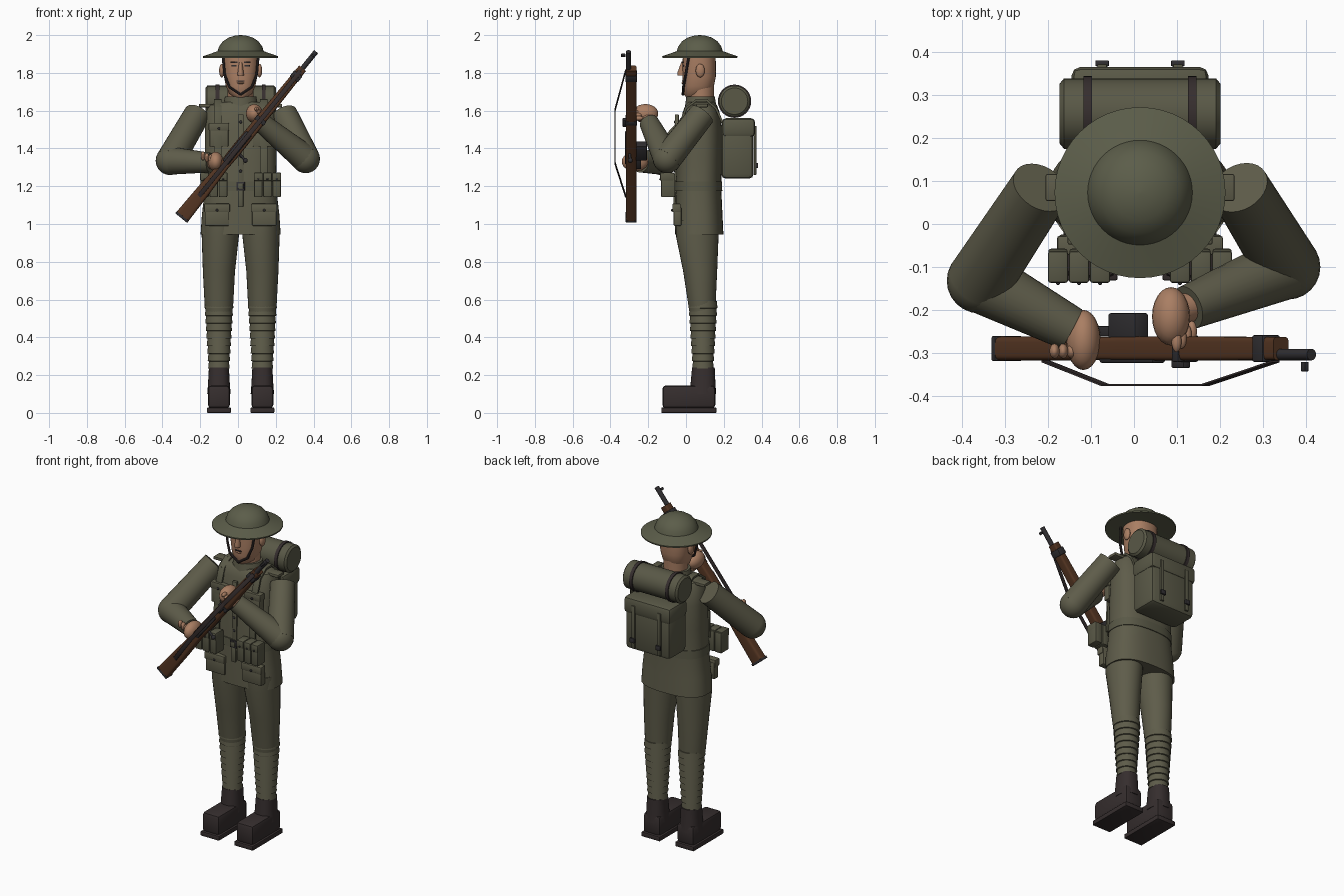
import bpy, bmesh, math
from mathutils import Matrix, Vector

CX = 0.014  # body symmetry plane


def material(name, rgb):
    m = bpy.data.materials.new(name)
    m.diffuse_color = (*rgb, 1)
    return m


KHAKI = material("khaki cloth", (0.112, 0.107, 0.068))
HELM = material("helmet green", (0.106, 0.110, 0.068))
WEB = material("webbing", (0.100, 0.098, 0.062))
SKIN = material("skin", (0.40, 0.21, 0.125))
WOOD = material("walnut wood", (0.090, 0.036, 0.016))
BOOT = material("boot leather", (0.036, 0.027, 0.027))
METAL = material("dark metal", (0.030, 0.028, 0.031))


def finish(name, bm, mat, matrix=None, bevel=0):
    me = bpy.data.meshes.new(name)
    if matrix is not None:
        bm.transform(matrix)
    bmesh.ops.recalc_face_normals(bm, faces=bm.faces)
    bm.to_mesh(me)
    bm.free()
    ob = bpy.data.objects.new(name, me)
    bpy.context.collection.objects.link(ob)
    me.materials.append(mat)
    bpy.context.view_layer.objects.active = ob
    bpy.ops.object.select_all(action='DESELECT')
    ob.select_set(True)
    if bevel:
        b = ob.modifiers.new("bevel", 'BEVEL')
        b.width, b.segments = bevel, 2
        bpy.ops.object.modifier_apply(modifier="bevel")
    bpy.ops.object.shade_smooth_by_angle(angle=math.radians(35))
    return ob


def loft(name, rings, mat, n=32, p=2.0, matrix=None, closed=True):
    """Rings (x, y, z, rx, ry) joined into a skin; p sets how square they are."""
    bm = bmesh.new()
    loops = []
    for x, y, z, rx, ry in rings:
        ring = []
        for i in range(n):
            c, s = math.cos(math.tau * i / n), math.sin(math.tau * i / n)
            ring.append(bm.verts.new((x + rx * math.copysign(abs(c) ** (2 / p), c),
                                      y + ry * math.copysign(abs(s) ** (2 / p), s), z)))
        loops.append(ring)
    for a, b in zip(loops, loops[1:]):
        for i in range(n):
            bm.faces.new((a[i], a[(i + 1) % n], b[(i + 1) % n], b[i]))
    if closed:
        bm.faces.new(loops[0])
        bm.faces.new(loops[-1])
    return finish(name, bm, mat, matrix)


def frame(a, b, xaxis):
    """Matrix at a with Z towards b and X near xaxis."""
    z = (Vector(b) - Vector(a)).normalized()
    x = Vector(xaxis)
    x = (x - z * x.dot(z)).normalized()
    m = Matrix((x, z.cross(x), z)).transposed().to_4x4()
    m.translation = a
    return m


def rod(name, a, b, r1, r2, mat, n=28):
    d = Vector(b) - Vector(a)
    ax = (0, 1, 0) if abs(d.normalized().y) < 0.9 else (1, 0, 0)
    return loft(name, [(0, 0, 0, r1, r1), (0, 0, d.length, r2, r2)], mat, n, 2, frame(a, b, ax))


def box(name, c, size, mat, bevel=0.004, matrix=None):
    bm = bmesh.new()
    bmesh.ops.create_cube(bm, size=1)
    m = Matrix.Translation(c) @ Matrix.Diagonal((*size, 1))
    return finish(name, bm, mat, matrix @ m if matrix is not None else m, bevel)


def bar(name, a, b, w, t, mat, xaxis=(1, 0, 0)):
    length = (Vector(b) - Vector(a)).length
    return box(name, (0, 0, length / 2), (w, t, length + t * 0.5), mat, 0.001, frame(a, b, xaxis))


def ball(name, c, r, mat, tilt=(0, 0, 0), seg=24):
    bm = bmesh.new()
    bmesh.ops.create_uvsphere(bm, u_segments=seg, v_segments=seg // 2, radius=1)
    rot = Matrix.Rotation(tilt[2], 4, 'Z') @ Matrix.Rotation(tilt[1], 4, 'Y') @ Matrix.Rotation(tilt[0], 4, 'X')
    return finish(name, bm, mat, Matrix.Translation(c) @ rot @ Matrix.Diagonal((*r, 1)))


# Tunic and collar
loft("tunic", [(CX, .07, .945, .212, .128), (CX, .068, 1.05, .205, .125), (CX, .066, 1.2, .187, .12),
               (CX, .072, 1.35, .19, .119), (CX, .078, 1.5, .19, .113), (CX, .08, 1.59, .185, .098),
               (CX, .08, 1.63, .165, .083), (CX, .08, 1.645, .12, .07)], KHAKI, 48, 2.5)
loft("collar", [(CX, .078, 1.61, .095, .085), (CX, .077, 1.675, .083, .075), (CX, .077, 1.675, .072, .065)], KHAKI)
loft("belt", [(CX, .066, 1.175, .194, .126), (CX, .066, 1.225, .192, .125)], WEB, 48, 2.5)
box("tunic_placket", (CX, -.048, 1.37), (.03, .02, .42), KHAKI, .003)
box("belt_buckle", (CX, -.062, 1.2), (.045, .012, .045), METAL, .003)
box("belt_buckle_plate", (CX, -.068, 1.2), (.028, .008, .028), WEB, .002)
box("belt_tail", (CX, -.06, 1.135), (.028, .012, .09), WEB, .003)
for z in (1.28, 1.36, 1.45, 1.54):
    ball("tunic_button", (CX, -.058, z), (.008, .005, .008), METAL, seg=12)

# Head, neck and face
loft("neck", [(CX, .08, 1.6, .068, .065), (CX, .08, 1.76, .07, .07)], SKIN)
loft("head", [(CX, .045, 1.67, .035, .045), (CX, .055, 1.69, .06, .067), (CX, .065, 1.73, .078, .083),
              (CX, .07, 1.78, .088, .088), (CX, .07, 1.84, .094, .088), (CX, .07, 1.93, .094, .086)], SKIN, 36, 2.3)
loft("nose", [(CX, -.022, 1.785, .017, .022), (CX, -.024, 1.8, .016, .022), (CX, -.016, 1.855, .008, .01)], SKIN, 16)
box("mouth", (CX, -.018, 1.757), (.042, .008, .007), BOOT, .001)
ball("lower_lip", (CX, -.016, 1.747), (.02, .008, .006), SKIN, seg=12)
for s in (-1, 1):
    ball("ear", (CX + s * .1, .075, 1.812), (.014, .024, .036), SKIN)
    box("eye", (CX + s * .035, -.014, 1.838), (.028, .008, .009), METAL, .001)
    box("eyebrow", (CX + s * .035, -.018, 1.856), (.036, .009, .008), BOOT, .001)
    pts = [(CX + s * .094, .015, 1.89), (CX + s * .085, -.002, 1.79), (CX + s * .06, -.014, 1.725), (CX, -.016, 1.685)]
    for a, b in zip(pts, pts[1:]):
        rod("chin_strap", a, b, .007, .007, BOOT, 10)

# Steel helmet: dished brim and shallow dome
loft("helmet", [(CX, .073, 1.885, .1, .1), (CX, .073, 1.88, .198, .198), (CX, .073, 1.888, .199, .199),
                (CX, .073, 1.905, .15, .15), (CX, .073, 1.915, .122, .122), (CX, .073, 1.94, .114, .114),
                (CX, .073, 1.967, .094, .094), (CX, .073, 1.987, .064, .064), (CX, .073, 1.997, .03, .03),
                (CX, .073, 2.0, .004, .004)], HELM, 48)

# Legs, puttees, boots, and everything paired on the tunic
for s in (-1, 1):
    x = CX + s * .115
    loft("trouser_leg", [(CX + s * .106, .06, 1.02, .1, .115), (CX + s * .108, .06, .93, .098, .112),
                         (x, .075, .75, .085, .09), (x, .084, .58, .076, .073), (x, .088, .5, .066, .065)], KHAKI)
    wraps = []
    for i in range(9):
        z = .235 + i * .04
        r = .052 + .0025 * i
        wraps += [(x, .09, z, r + .005, r + .005), (x, .09, z + .038, r + .001, r + .001)]
    loft("puttee", wraps, KHAKI)
    loft("boot_ankle", [(x, .09, .1, .062, .07), (x, .09, .15, .058, .066), (x, .092, .24, .053, .06)], BOOT, 28, 2.4)
    box("boot_foot", (x, .015, .085), (.116, .28, .12), BOOT, .018)
    box("boot_sole", (x, .015, .014), (.126, .292, .028), BOOT, .004)
    # tunic pockets with flaps and buttons
    px = CX + s * .125
    box("skirt_pocket", (px, -.045, 1.04), (.128, .04, .1), KHAKI, .005)
    box("skirt_pocket_flap", (px, -.05, 1.085), (.136, .044, .045), KHAKI, .005)
    ball("pocket_button", (px, -.074, 1.073), (.007, .005, .007), METAL, seg=12)
    px = CX + s * .115
    box("chest_pocket", (px, -.024, 1.465), (.1, .04, .11), KHAKI, .005)
    box("chest_pocket_flap", (px, -.025, 1.515), (.108, .046, .042), KHAKI, .005)
    ball("pocket_button", (px, -.05, 1.505), (.007, .005, .007), METAL, seg=12)
    # ammunition pouches, three a side
    for i in range(3):
        px = CX + s * (.093 + .049 * i)
        box("ammo_pouch", (px, -.095, 1.205), (.045, .075, .125), WEB, .006)
        box("ammo_pouch_flap", (px, -.1, 1.25), (.047, .074, .045), WEB, .006)
        ball("pouch_stud", (px, -.138, 1.237), (.005, .004, .005), METAL, seg=12)
    # epaulette and shoulder webbing to the pack
    box("epaulette", (CX + s * .165, .085, 1.627), (.11, .062, .018), KHAKI, .004,)
    sx = CX + s * .122
    path = [(sx, -.056, 1.23), (sx, -.047, 1.4), (sx, -.03, 1.53), (sx, .0, 1.615), (sx, .055, 1.655),
            (sx, .11, 1.655), (sx, .16, 1.61), (sx, .2, 1.52)]
    for a, b in zip(path, path[1:]):
        bar("shoulder_webbing", a, b, .04, .012, WEB)
    # pack closing straps and roll straps
    sx = CX + s * .088
    box("pack_strap", (sx, .366, 1.39), (.022, .012, .26), WEB, .002)
    box("pack_buckle", (sx, .374, 1.31), (.032, .014, .028), METAL, .003)
    rx = CX + s * .122
    loft("roll_strap", [(0, 0, -.01, .088, .088), (0, 0, .01, .088, .088)], BOOT, 32, 2,
         frame((rx, .257, 1.65), (rx + 1, .257, 1.65), (0, 1, 0)))

# Backpack and blanket roll
box("backpack", (CX, .272, 1.39), (.305, .172, .3), WEB, .025)
box("backpack_flap", (CX, .278, 1.51), (.32, .176, .1), WEB, .022)
loft("blanket_roll", [(0, 0, -.187, .07, .07), (0, 0, -.177, .082, .082), (0, 0, .177, .082, .082),
                      (0, 0, .187, .07, .07)], WEB, 32, 2, frame((CX, .257, 1.65), (1, .257, 1.65), (0, 1, 0)))

# Arms: upper sleeve, elbow, forearm, cuff
for shoulder, elbow, wrist in (((-.217, .085, 1.58), (-.36, -.132, 1.335), (-.145, -.245, 1.325)),
                               ((.245, .085, 1.58), (.358, -.1, 1.345), (.125, -.195, 1.535))):
    rod("upper_sleeve", shoulder, elbow, .07, .076, KHAKI)
    ball("elbow", elbow, (.076, .076, .076), KHAKI)
    rod("forearm_sleeve", elbow, wrist, .074, .052, KHAKI)
    w, e = Vector(wrist), Vector(elbow)
    rod("wrist", w, w + (w - e).normalized() * .035, .035, .035, SKIN)

# Hands
ball("right_hand", (-.118, -.27, 1.33), (.04, .07, .052), SKIN)
ball("left_hand", (.086, -.215, 1.585), (.044, .068, .05), SKIN)
for i in range(4):
    ball("right_finger", (-.185 + .02 * i, -.296, 1.36 - .008 * i), (.012, .018, .024), SKIN, seg=14)
    ball("left_finger", (.135 - .012 * i, -.25 - .008 * i, 1.56 + .016 * i), (.012, .025, .012), SKIN, seg=14)

# Rifle: local z runs from butt to muzzle, local y is world y
BUTT = (-.30, -.29, 1.032)
AX = (.777, 0, -.629)
G = frame(BUTT, (.413, -.29, 1.912), AX)
loft("rifle_stock", [(0, 0, .012, .04, .028), (0, 0, .2, .035, .028), (0, 0, .36, .027, .027), (0, 0, .45, .03, .028),
                     (0, 0, .75, .027, .028), (0, 0, 1.02, .023, .027)], WOOD, 32, 5, G)
box("butt_plate", (0, 0, .006), (.082, .058, .014), METAL, .003, G)
box("receiver", (-.004, -.014, .475), (.04, .04, .2), METAL, .006, G)
box("magazine", (0, .045, .455), (.042, .075, .1), METAL, .005, G)
box("trigger_guard", (0, .04, .375), (.02, .025, .07), METAL, .004, G)
box("rear_sight", (0, -.035, .65), (.022, .02, .045), METAL, .003, G)
box("front_band", (0, 0, .965), (.054, .062, .04), METAL, .004, G)
box("middle_band", (0, 0, .665), (.062, .062, .026), METAL, .004, G)
box("front_sight", (0, -.042, 1.108), (.012, .022, .016), METAL, .002, G)
rod("barrel", G @ Vector((0, -.014, .58)), G @ Vector((0, -.014, 1.133)), .0135, .0135, METAL, 20)
rod("bolt_handle", G @ Vector((.015, -.01, .46)), G @ Vector((.068, -.005, .45)), .007, .007, METAL, 12)
ball("bolt_knob", G @ Vector((.072, -.005, .45)), (.013, .013, .013), METAL, seg=14)
sling = [(0, -.03, .15), (0, -.085, .37), (0, -.085, .74), (0, -.03, 1.0)]
for a, b in zip(sling, sling[1:]):
    bar("rifle_sling", G @ Vector(a), G @ Vector(b), .024, .005, BOOT, AX)
